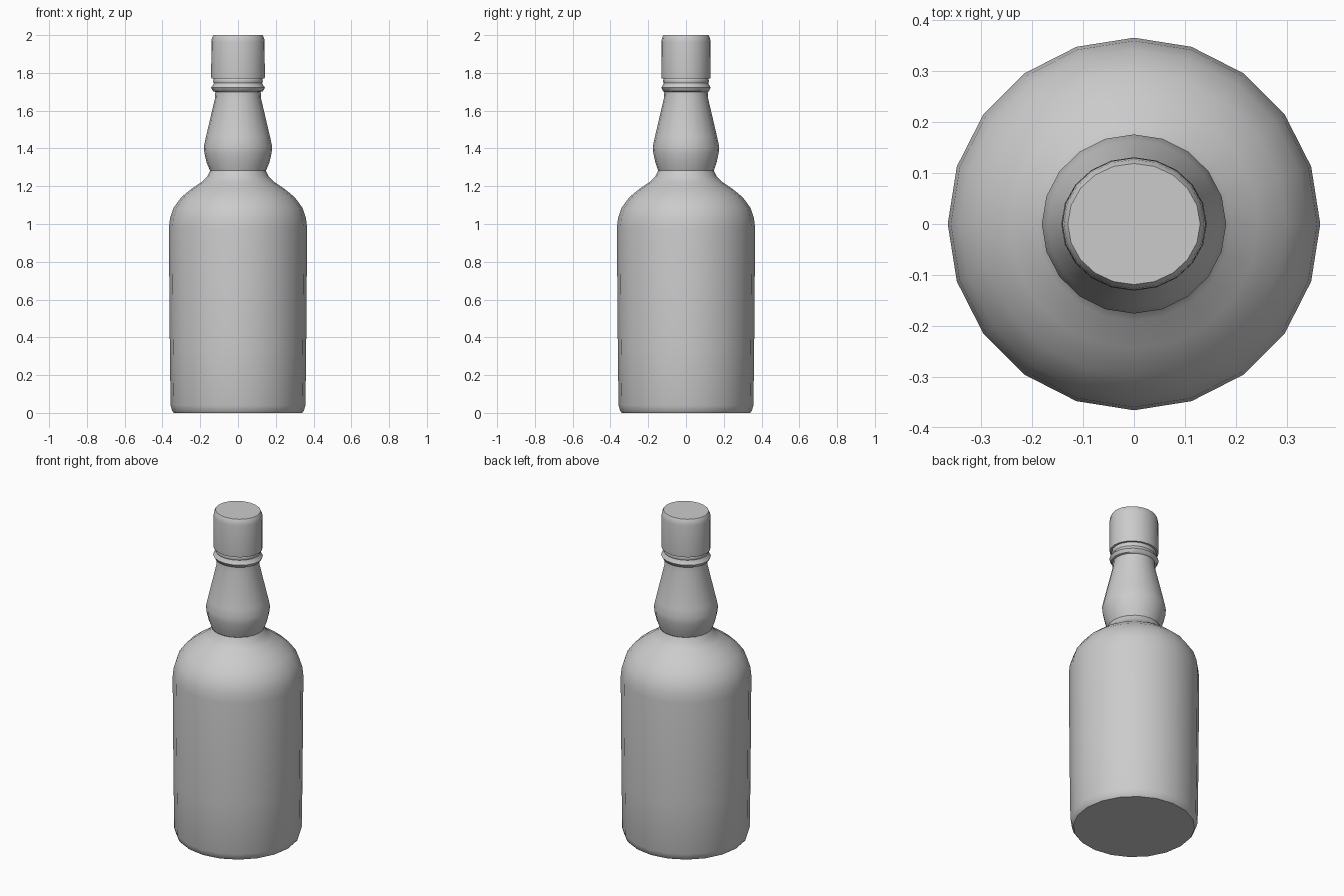
import bpy, bmesh, math

if "Cube" in bpy.data.objects:
    bpy.data.objects.remove(bpy.data.objects["Cube"])

SIDES = 20


def lathe(name, profile, cap_bottom=False, cap_top=False):
    """Revolve (x radius, y radius, z) points around z."""
    bm = bmesh.new()
    rings = []
    for rx, ry, z in profile:
        rings.append([bm.verts.new((rx * math.cos(a), ry * math.sin(a), z))
                      for a in (2 * math.pi * i / SIDES for i in range(SIDES))])
    for lo, hi in zip(rings, rings[1:]):
        for i in range(SIDES):
            j = (i + 1) % SIDES
            bm.faces.new((lo[i], lo[j], hi[j], hi[i]))
    if cap_bottom:
        bm.faces.new(rings[0][::-1])
    if cap_top:
        bm.faces.new(rings[-1])
    mesh = bpy.data.meshes.new(name)
    bm.to_mesh(mesh)
    bm.free()
    ob = bpy.data.objects.new(name, mesh)
    bpy.context.collection.objects.link(ob)
    bpy.ops.object.select_all(action='DESELECT')
    ob.select_set(True)
    bpy.context.view_layer.objects.active = ob
    bpy.ops.object.shade_smooth_by_angle(angle=math.radians(40))
    return ob


# Main body with rounded base edge and shoulder
body = [(0.340, 0.0), (0.348, 0.01), (0.357, 0.04), (0.361, 0.35), (0.366, 0.975),
        (0.360, 1.03), (0.342, 1.085), (0.300, 1.142), (0.245, 1.187),
        (0.190, 1.224), (0.163, 1.25), (0.148, 1.282)]
lathe("bottle_body", [(r, r, z) for r, z in body], cap_bottom=True)

# Bulged neck, slightly narrower in depth, with the ring under the cap
lathe("bottle_neck", [
    (0.148, 0.147, 1.282), (0.166, 0.162, 1.325), (0.178, 0.173, 1.375),
    (0.181, 0.176, 1.41), (0.170, 0.165, 1.46), (0.122, 0.117, 1.665),
    (0.120, 0.115, 1.70), (0.132, 0.121, 1.703), (0.143, 0.131, 1.722),
    (0.131, 0.121, 1.738), (0.128, 0.118, 1.746), (0.132, 0.122, 1.756),
    (0.130, 0.120, 1.765), (0.128, 0.118, 1.772)])

# Screw cap
lathe("bottle_cap", [
    (0.128, 0.118, 1.77), (0.141, 0.130, 1.77), (0.142, 0.131, 1.78),
    (0.141, 0.130, 1.965), (0.138, 0.127, 1.985), (0.130, 0.119, 2.0)], cap_top=True)
